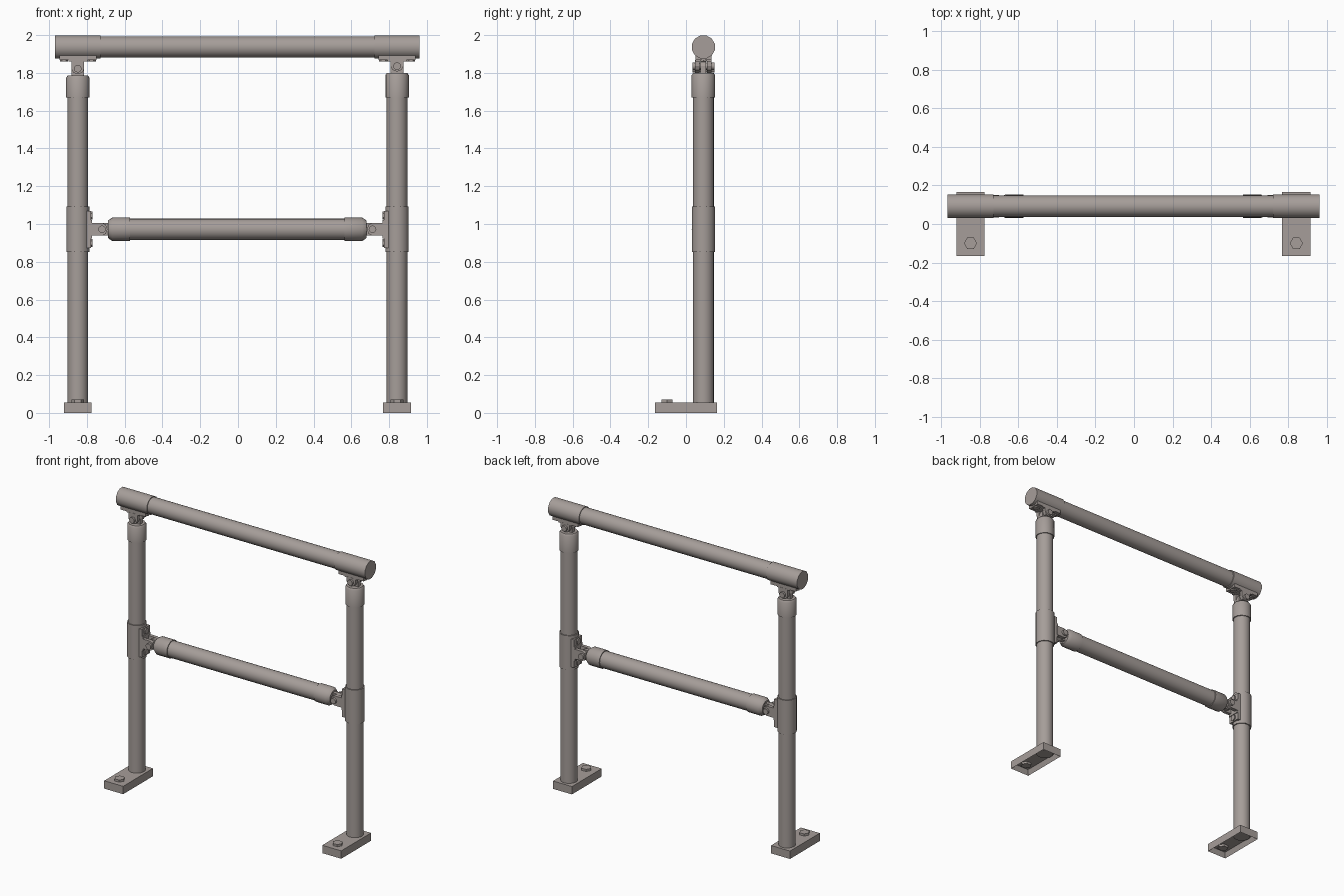
import bpy, bmesh, math
from mathutils import Matrix, Vector

if "Cube" in bpy.data.objects:
    bpy.data.objects.remove(bpy.data.objects["Cube"])

grey = bpy.data.materials.new("warm grey metal")
grey.diffuse_color = (0.38, 0.34, 0.32, 1)
grey.use_nodes = True
grey.node_tree.nodes["Principled BSDF"].inputs["Base Color"].default_value = grey.diffuse_color

Y = 0.092            # depth of the pipe plane
RAIL_Z, MID_Z = 1.937, 0.972


def finish(name, bm, smooth=True):
    bmesh.ops.recalc_face_normals(bm, faces=bm.faces)
    mesh = bpy.data.meshes.new(name)
    bm.to_mesh(mesh)
    bm.free()
    ob = bpy.data.objects.new(name, mesh)
    bpy.context.collection.objects.link(ob)
    mesh.materials.append(grey)
    if smooth:
        bpy.ops.object.select_all(action='DESELECT')
        ob.select_set(True)
        bpy.context.view_layer.objects.active = ob
        bpy.ops.object.shade_smooth_by_angle(angle=math.radians(35))
    return ob


def turned(name, profile, sides, frame, phase=0.0):
    """Closed round part from (radius, height) rings along the frame's z axis."""
    bm = bmesh.new()
    rings = []
    for r, h in profile:
        angles = [phase + 2 * math.pi * i / sides for i in range(sides)]
        rings.append([bm.verts.new(frame @ Vector((r * math.cos(a), r * math.sin(a), h)))
                      for a in angles])
    for a, b in zip(rings, rings[1:]):
        for i in range(sides):
            j = (i + 1) % sides
            bm.faces.new((a[i], a[j], b[j], b[i]))
    bm.faces.new(rings[0])
    bm.faces.new(rings[-1])
    return finish(name, bm, sides > 8)


def box(name, lo, hi, frame):
    bm = bmesh.new()
    size = Vector(hi) - Vector(lo)
    mid = (Vector(hi) + Vector(lo)) / 2
    bmesh.ops.create_cube(bm, size=1, matrix=frame @ Matrix.Translation(mid) @ Matrix.Diagonal((*size, 1)))
    return finish(name, bm, False)


def prong(name, y0, y1, reach, frame):
    """Flat hinge ear: rounded around the pin, running straight to 'reach'."""
    w = 0.034
    s = 1 if reach > 0 else -1
    pts = [(w, reach), (w, 0)]
    pts += [(w * math.cos(a), -s * w * 0.85 * math.sin(a)) for a in (math.pi / 4, math.pi / 2, 3 * math.pi / 4)]
    pts += [(-w, 0), (-w, reach)]
    bm = bmesh.new()
    a = [bm.verts.new(frame @ Vector((x, y0, z))) for x, z in pts]
    b = [bm.verts.new(frame @ Vector((x, y1, z))) for x, z in pts]
    bm.faces.new(a)
    bm.faces.new(b)
    for i in range(len(pts)):
        j = (i + 1) % len(pts)
        bm.faces.new((a[i], a[j], b[j], b[i]))
    return finish(name, bm, False)


ALONG_X = Matrix.Rotation(math.pi / 2, 4, 'Y')
ALONG_Y = Matrix.Rotation(-math.pi / 2, 4, 'X')


def joint(tag, frame, d, gap, cup_len, chamfer):
    """Swivel: pin at the origin, cup on the -z side, clamped pipe at z = d."""
    # cup over the pipe end
    turned(tag + "_cup", [(0.062, -gap - cup_len), (0.062, -gap - chamfer),
                          (0.062 - chamfer * 0.7, -gap)], 16, frame)
    # centre ear on the cup, two outer ears on the saddle
    prong(tag + "_centre_ear", -0.014, 0.014, -gap - 0.01, frame)
    for k, s in (("front", -1), ("back", 1)):
        y0, y1 = sorted((s * 0.02, s * 0.044))
        prong(f"{tag}_{k}_ear", y0, y1, d - 0.07, frame)
    turned(tag + "_pin", [(0.02, -0.058), (0.02, 0.058)], 12, frame @ ALONG_Y)
    # saddle plate, raised pad and bolts
    top = d - 0.062
    box(tag + "_saddle_plate", (-0.098, -0.043, top - 0.008), (0.098, 0.043, top + 0.02), frame)
    box(tag + "_saddle_pad", (-0.05, -0.043, top - 0.014), (0.05, 0.043, top), frame)
    for k, s in (("a", -1), ("b", 1)):
        turned(f"{tag}_saddle_bolt_{k}", [(0.022, top - 0.016), (0.022, top)], 6,
               frame @ Matrix.Translation((s * 0.073, 0, 0)))
    # clamp sleeve around the pipe
    turned(tag + "_sleeve", [(0.063, -0.12), (0.063, 0.12)], 12,
           frame @ Matrix.Translation((0, 0, d)) @ ALONG_X, math.pi / 12)


for side, px, pin_z, pin_x in (("left", -0.848, 1.822, -0.72), ("right", 0.842, 1.836, 0.712)):
    # hollow foot plate, open underneath
    bm = bmesh.new()
    bmesh.ops.create_cube(bm, size=1, matrix=Matrix.Translation((px, 0, 0.0275))
                          @ Matrix.Diagonal((0.147, 0.33, 0.055, 1)))
    bm.normal_update()
    under = [f for f in bm.faces if f.normal.z < -0.9]
    bmesh.ops.inset_region(bm, faces=under, thickness=0.02)
    bmesh.ops.translate(bm, verts=under[0].verts, vec=(0, 0, 0.035))
    finish(side + "_foot", bm, False)
    # hex foot bolt
    turned(side + "_foot_bolt", [(0.034, 0.02), (0.034, 0.07)], 6, Matrix.Translation((px, -0.1, 0)))
    # upright post
    turned(side + "_post", [(0.055, 0.025), (0.055, 1.7)], 24, Matrix.Translation((px, Y, 0)))
    # swivel to the top rail
    joint(side + "_top", Matrix.Translation((px, Y, pin_z)), RAIL_Z - pin_z, 0.036, pin_z - 0.036 - 1.67, 0.012)
    # swivel to the post from the middle rail
    turn = Matrix.Rotation(math.copysign(math.pi / 2, px), 4, 'Y')
    joint(side + "_middle", Matrix.Translation((pin_x, Y, MID_Z)) @ turn, abs(px - pin_x), 0.032, 0.115, 0.022)

# rails
turned("top_rail", [(0.056, -0.955), (0.056, 0.955)], 24, Matrix.Translation((0, Y, RAIL_Z)) @ ALONG_X)
turned("middle_rail", [(0.056, -0.66), (0.056, 0.66)], 24, Matrix.Translation((0, Y, MID_Z)) @ ALONG_X)
